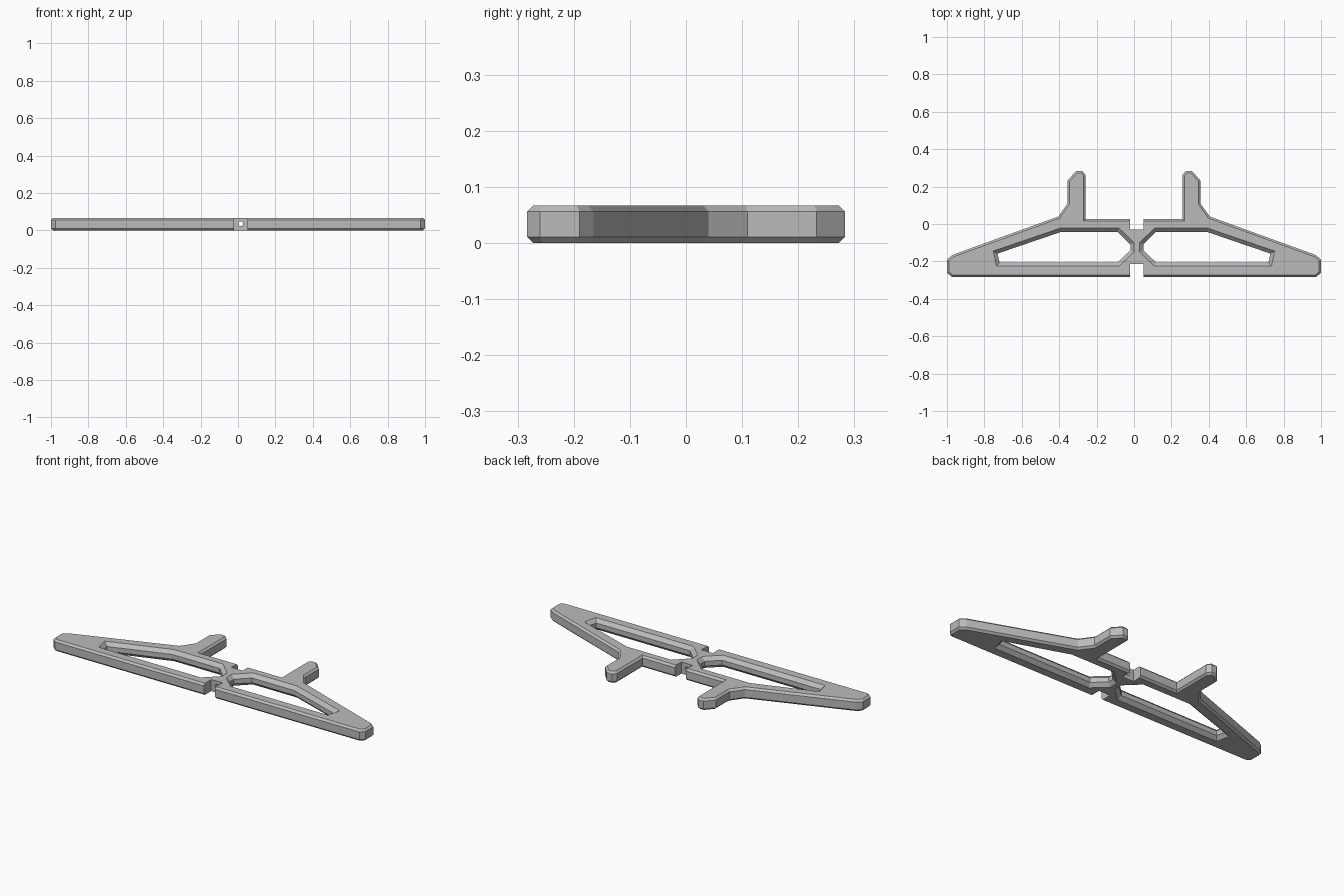
import bpy
import bmesh
from mathutils import Vector

if "Cube" in bpy.data.objects:
    bpy.data.objects.remove(bpy.data.objects["Cube"])

HEIGHT = 0.067
MID_X = 0.015       # centre line of the web and notches

grey = bpy.data.materials.new("plain grey")
grey.use_nodes = True
colour = (0.5, 0.5, 0.5, 1)
grey.diffuse_color = colour
grey.node_tree.nodes["Principled BSDF"].inputs["Base Color"].default_value = colour


def inset(points, amount):
    """Offset a closed counter-clockwise outline inward with mitred corners."""
    result = []
    for i, p in enumerate(points):
        p = Vector(p)
        a = (p - Vector(points[i - 1])).normalized()
        b = (Vector(points[(i + 1) % len(points)]) - p).normalized()
        na, nb = Vector((-a.y, a.x)), Vector((-b.y, b.x))
        result.append(p + (na + nb) * amount / (1 + na.dot(nb)))
    return result


def stacked_solid(name, outline, levels):
    """Solid made of the outline repeated at (height, inset) levels."""
    bm = bmesh.new()
    rings = [[bm.verts.new((p.x, p.y, z)) for p in inset(outline, d)] for z, d in levels]
    for low, high in zip(rings, rings[1:]):
        for i in range(len(low)):
            j = (i + 1) % len(low)
            bm.faces.new((low[i], low[j], high[j], high[i]))
    bm.faces.new(rings[0][::-1])
    bm.faces.new(rings[-1])
    bmesh.ops.recalc_face_normals(bm, faces=bm.faces)
    mesh = bpy.data.meshes.new(name)
    bm.to_mesh(mesh)
    bm.free()
    obj = bpy.data.objects.new(name, mesh)
    bpy.context.collection.objects.link(obj)
    mesh.materials.append(grey)
    return obj


def cut(target, cutter):
    """Subtract a cutter and remove it afterwards."""
    cutter.hide_render = True
    mod = target.modifiers.new("cut", 'BOOLEAN')
    mod.operation = 'DIFFERENCE'
    mod.solver = 'EXACT'
    mod.object = cutter
    bpy.context.view_layer.objects.active = target
    bpy.ops.object.modifier_apply(modifier=mod.name)
    bpy.data.objects.remove(cutter)


# Chamfered plate: two wings with a peg on each
half = [(0.975, -0.283), (1, -0.26), (1, -0.19), (0.97, -0.165),
        (0.405, 0.04), (0.355, 0.11), (0.355, 0.233), (0.31, 0.283),
        (0.277, 0.283), (0.258, 0.262), (0.258, 0.028)]
outline = half + [(-x, y) for x, y in reversed(half)]
frame = stacked_solid("wing_frame", outline,
                      [(0, 0.011), (0.011, 0), (HEIGHT - 0.011, 0), (HEIGHT, 0.011)])

# Long windows, wide at both faces and narrow at mid height
window_levels = [(-0.01, -0.01), (0.02, 0.02), (HEIGHT - 0.02, 0.02), (HEIGHT + 0.01, -0.01)]
for side in (1, -1):
    inner = side * MID_X + 0.015
    window = [(0.393, -0.022), (inner + 0.08, -0.022), (inner, -0.1), (inner, -0.15),
              (inner + 0.08, -0.225), (0.735, -0.225), (0.753, -0.145)]
    if side < 0:
        window = [(-x, y) for x, y in reversed(window)]
    cut(frame, stacked_solid("window_cutter", window, window_levels))

# Square notches in front of and behind the web
for y0, y1 in ((-0.4, -0.215), (-0.03, 0.1)):
    box = [(MID_X - 0.036, y0), (MID_X + 0.036, y0), (MID_X + 0.036, y1), (MID_X - 0.036, y1)]
    cut(frame, stacked_solid("notch_cutter", box, [(-0.1, 0), (0.2, 0)]))

# Small bore running front to back through the web
bpy.ops.mesh.primitive_cylinder_add(vertices=16, radius=0.013, depth=1,
                                    location=(MID_X, 0, HEIGHT / 2 + 0.002),
                                    rotation=(1.5708, 0, 0))
bore = bpy.context.object
bore.name = "bore_cutter"
bore.data.materials.append(grey)
cut(frame, bore)
